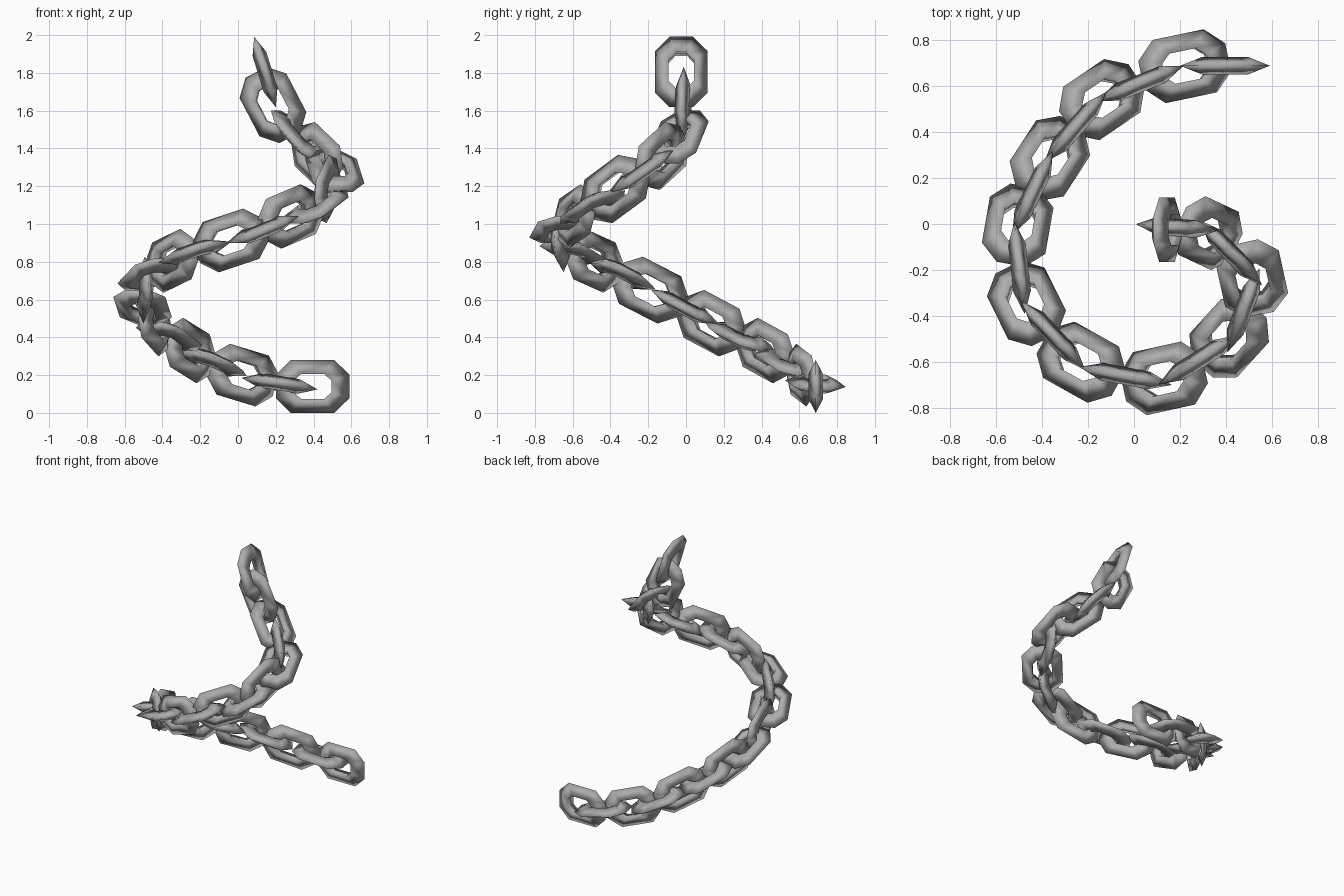
import bpy
from mathutils import Vector, Matrix

cube = bpy.data.objects.get("Cube")
if cube:
    bpy.data.objects.remove(cube)

steel = bpy.data.materials.new("grey_steel")
steel.use_nodes = True
GREY = (0.42, 0.42, 0.42, 1)
steel.diffuse_color = GREY
steel.node_tree.nodes["Principled BSDF"].inputs["Base Color"].default_value = GREY


def octagon(a, b, cut_a, cut_b, z):
    """Stretched octagon with half sizes a, b and chamfered corners."""
    quarter = [(a, b - cut_b), (a - cut_a, b)]
    pts = []
    for sx, sy in ((1, 1), (-1, 1), (-1, -1), (1, -1)):
        order = quarter if sx * sy > 0 else quarter[::-1]
        pts += [(sx * x, sy * y, z) for x, y in order]
    return pts


# One link: a sharp outer ridge and a wide flat inner wall
def link_mesh():
    half = 0.038
    rings = [octagon(0.195, 0.14, 0.08, 0.078, 0),
             octagon(0.1, 0.067, 0.04, 0.036, half),
             octagon(0.1, 0.067, 0.04, 0.036, -half)]
    verts = [p for ring in rings for p in ring]
    faces = []
    for k in range(3):
        m = (k + 1) % 3
        for i in range(8):
            j = (i + 1) % 8
            faces.append((k * 8 + i, k * 8 + j, m * 8 + j, m * 8 + i))
    mesh = bpy.data.meshes.new("chain_link")
    mesh.from_pydata(verts, [], faces)
    mesh.materials.append(steel)
    for poly in mesh.polygons:
        poly.use_smooth = True
    return mesh


# Link centres along the rising spiral, from the bottom end to the top end
path = [Vector(p) for p in (
    (.395, .687, .14), (.22, .685, .155), (.025, .61, .2), (-.14, .54, .265),
    (-.255, .42, .33), (-.365, .285, .405), (-.44, .135, .475), (-.505, -.005, .56),
    (-.497, -.19, .65), (-.467, -.345, .735), (-.35, -.485, .805), (-.23, -.6, .85),
    (-.037, -.66, .913), (.13, -.67, .97), (.28, -.59, 1.04), (.413, -.495, 1.09),
    (.475, -.375, 1.185), (.512, -.237, 1.28), (.42, -.125, 1.36), (.323, -.04, 1.46),
    (.185, -.015, 1.63), (.143, -.025, 1.805))]

mesh = link_mesh()
last = len(path) - 1
for i, centre in enumerate(path):
    along = (path[min(i + 1, last)] - path[max(i - 1, 0)]).normalized()
    if i == 0:
        along = Vector((-1, 0, 0))
    if i == last:
        along = Vector((-.12, 0, .39)).normalized()
    side = along.cross(Vector((0, 0, 1))).normalized()
    up = side.cross(along)
    # Neighbouring links are turned a quarter about the chain
    across, normal = (up, side) if i % 2 == 0 else (side, -up)
    if across.cross(normal).dot(along) < 0:
        normal = -normal
    rot = Matrix((along, across, normal)).transposed().to_4x4()
    link = bpy.data.objects.new(f"chain_link_{i + 1:02d}", mesh)
    link.matrix_world = Matrix.Translation(centre) @ rot
    bpy.context.collection.objects.link(link)
